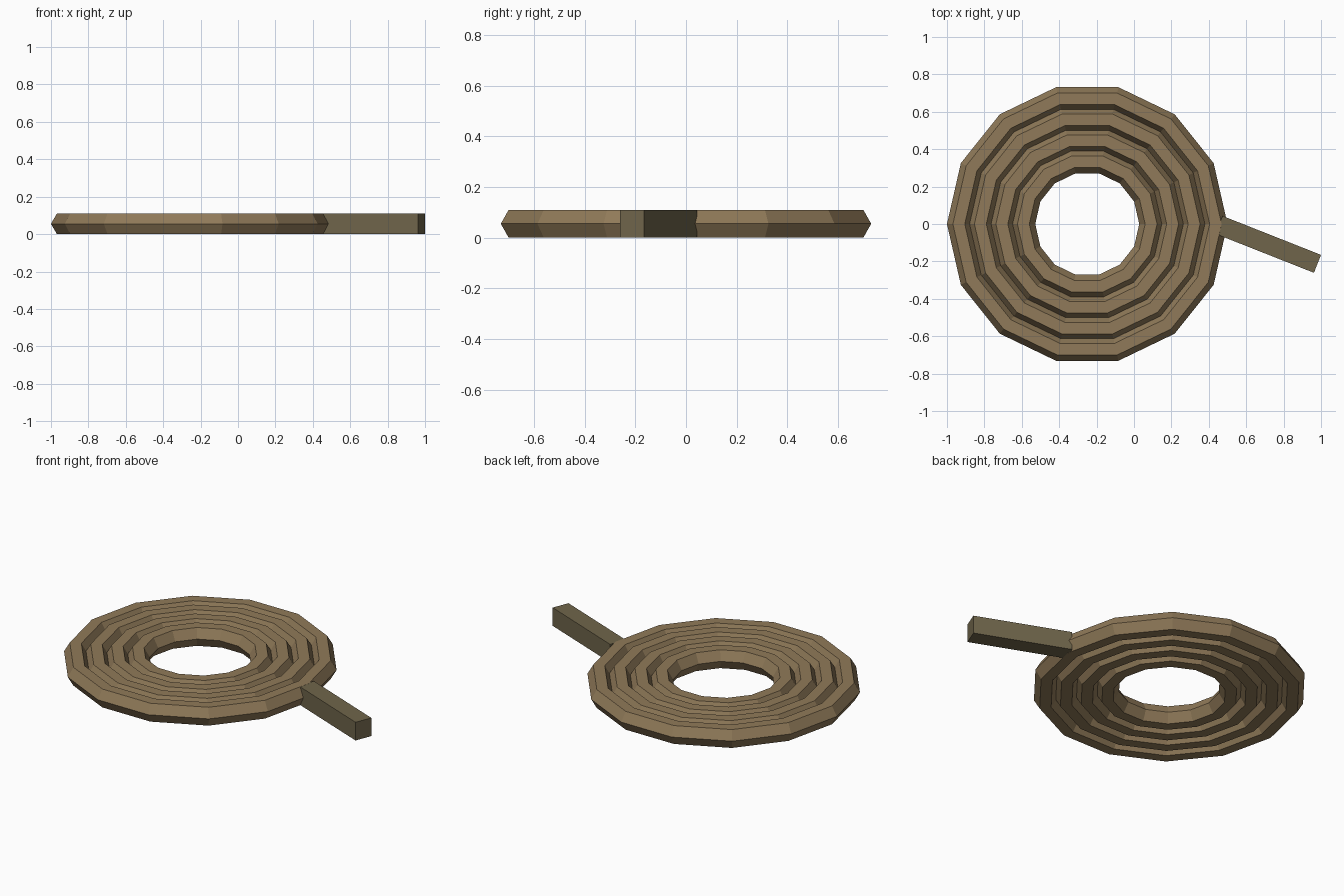
import bpy
import math

if "Cube" in bpy.data.objects:
    bpy.data.objects.remove(bpy.data.objects["Cube"])

CENTRE_X = -0.25
MINOR = 0.0635                          # hexagonal rope section
HALF_H = MINOR * math.sin(math.radians(60))


def paint(obj, name, rgb):
    mat = bpy.data.materials.get(name) or bpy.data.materials.new(name)
    mat.diffuse_color = (*rgb, 1)
    mat.use_nodes = True
    mat.node_tree.nodes["Principled BSDF"].inputs["Base Color"].default_value = mat.diffuse_color
    obj.data.materials.append(mat)


# Four nested rope rings, 14 sides each, slightly overlapping
for i in range(4):
    bpy.ops.mesh.primitive_torus_add(
        major_segments=14, minor_segments=6,
        major_radius=0.6865 - i * 0.115, minor_radius=MINOR,
        location=(CENTRE_X, 0, HALF_H))
    ring = bpy.context.object
    ring.name = f"rope_coil_{i + 1}"
    paint(ring, "rope", (0.28, 0.195, 0.10))

# Loose straight rope end, leaving the outer coil at an angle
start, end = (0.455, -0.005), (0.981, -0.213)
dx, dy = end[0] - start[0], end[1] - start[1]
bpy.ops.mesh.primitive_cube_add(
    size=1, location=((start[0] + end[0]) / 2, (start[1] + end[1]) / 2, HALF_H))
tail = bpy.context.object
tail.name = "rope_end"
tail.scale = (math.hypot(dx, dy), 0.103, HALF_H * 2 - 0.001)
tail.rotation_euler.z = math.atan2(dy, dx)
paint(tail, "rope_end", (0.16, 0.13, 0.07))
